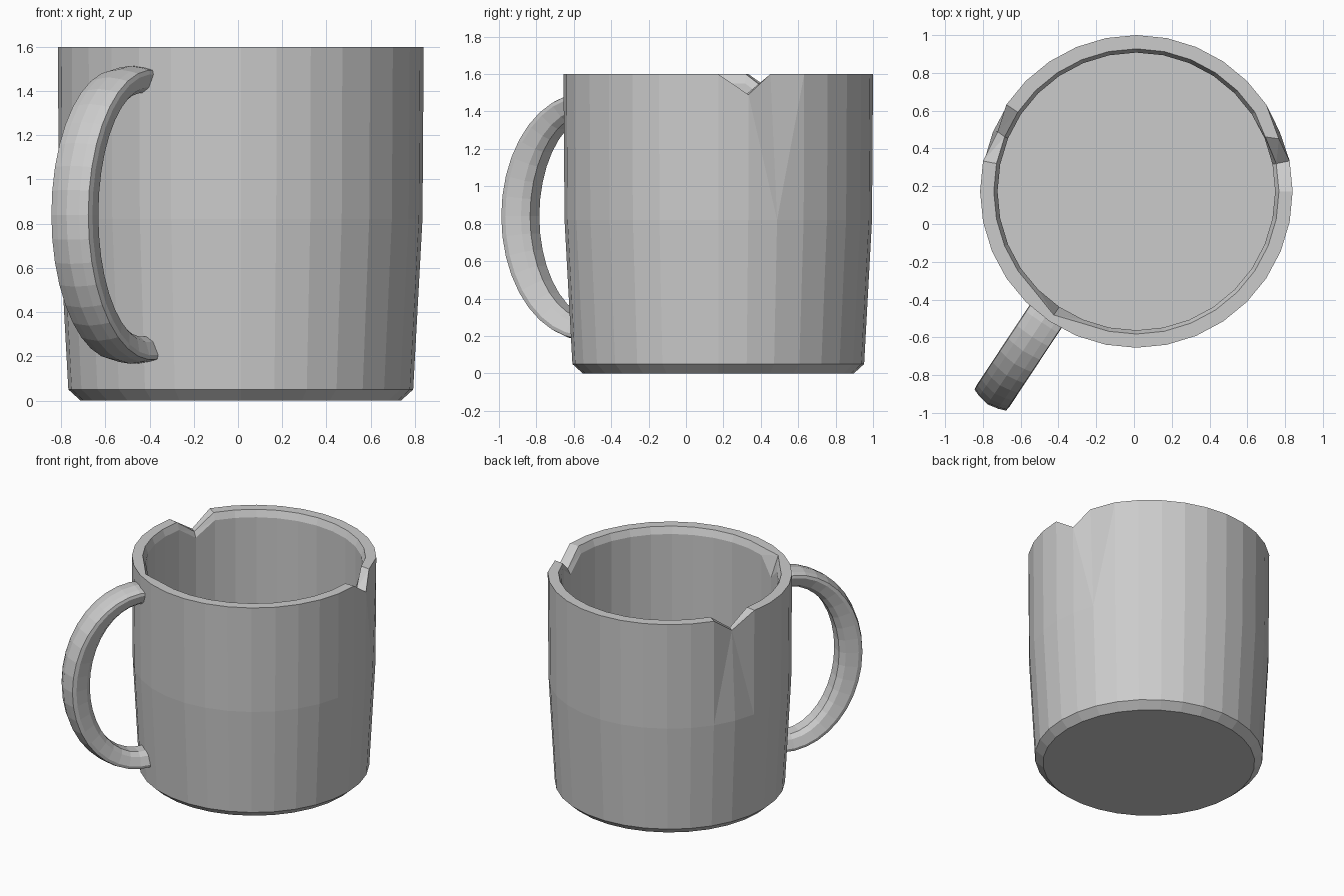
import bpy, bmesh
from math import sin, cos, pi, radians
from mathutils import Vector

cube = bpy.data.objects.get("Cube")
if cube:
    bpy.data.objects.remove(cube, do_unlink=True)

CENTRE = Vector((0.0125, 0.1725, 0))
SIDES = 32

clay = bpy.data.materials.new("plain_grey")
clay.use_nodes = True
GREY = (0.6, 0.6, 0.6, 1)
clay.diffuse_color = GREY
clay.node_tree.nodes["Principled BSDF"].inputs["Base Color"].default_value = GREY


def finish(bm, name):
    bmesh.ops.recalc_face_normals(bm, faces=bm.faces)
    mesh = bpy.data.meshes.new(name)
    bm.to_mesh(mesh)
    bm.free()
    mesh.materials.append(clay)
    obj = bpy.data.objects.new(name, mesh)
    bpy.context.collection.objects.link(obj)
    return obj


def bridge(bm, a, b):
    for i in range(len(a)):
        j = (i + 1) % len(a)
        bm.faces.new((a[i], a[j], b[j], b[i]))


# Cup wall: outer foot, outer wall, rim, inner bevel, inner wall
profile = [(0.725, 0), (0.78, 0.05), (0.822, 0.82), (0.8275, 1.6),
           (0.755, 1.6), (0.735, 1.55), (0.735, 0.08)]
OUTER_RIM, INNER_RIM, BEVEL = 3, 4, 5
bm = bmesh.new()
rings = []
for r, z in profile:
    rings.append([bm.verts.new(CENTRE + Vector((r * cos(2 * pi * i / SIDES),
                                                r * sin(2 * pi * i / SIDES), z)))
                  for i in range(SIDES)])

# Notches on both sides of the rim
for i in (1, 14):
    rings[OUTER_RIM][i].co.z = 1.49
    rings[INNER_RIM][i].co.z = 1.49
    rings[BEVEL][i].co.z = 1.45
rings[OUTER_RIM][2].co += Vector((-0.01, -0.038, 0))
rings[INNER_RIM][2].co.x -= 0.015
rings[OUTER_RIM][14].co.x += 0.03

# Inner groove above the handle
groove = rings[INNER_RIM][21]
groove.co = CENTRE + (groove.co - CENTRE) * Vector((1, 1, 0)).length / 2 ** 0.5
direction = Vector((cos(radians(236.25)), sin(radians(236.25)), 0))
groove.co = CENTRE + direction * 0.787 + Vector((0, 0, 1.6))
rings[BEVEL][21].co.z = 1.44

for a, b in zip(rings, rings[1:]):
    bridge(bm, a, b)
bm.faces.new(rings[0])
bm.faces.new(rings[-1])
bmesh.ops.triangulate(bm, faces=[f for f in bm.faces if len(f.verts) == 4
                                 and any(v.co.z > 1.4 for v in f.verts)])
finish(bm, "cup_body")

# Handle: rounded outer face narrowing inwards, swept along half an ellipse
half_section = [(0.012, 0.06), (0.027, 0.1), (0.055, 0.104),
                (0.14, 0.08), (0.175, 0.045)]
section = [(0, 0)] + half_section + [(d, -w) for d, w in reversed(half_section)]
out = Vector((-0.552, -0.834, 0))
side = Vector((0.834, -0.552, 0))
STEPS = 20
bm = bmesh.new()
loops = []
for k in range(STEPS + 1):
    angle = radians(-96 + 192 * k / STEPS)
    loop = []
    for depth, width in section:
        reach = 0.82 + (0.555 - depth) * cos(angle)
        height = 0.84 + (0.675 - 0.7 * depth) * sin(angle)
        loop.append(bm.verts.new(CENTRE + out * reach + side * (width - 0.035)
                                 + Vector((0, 0, height))))
    loops.append(loop)
for a, b in zip(loops, loops[1:]):
    bridge(bm, a, b)
bm.faces.new(loops[0])
bm.faces.new(loops[-1])
finish(bm, "handle")
